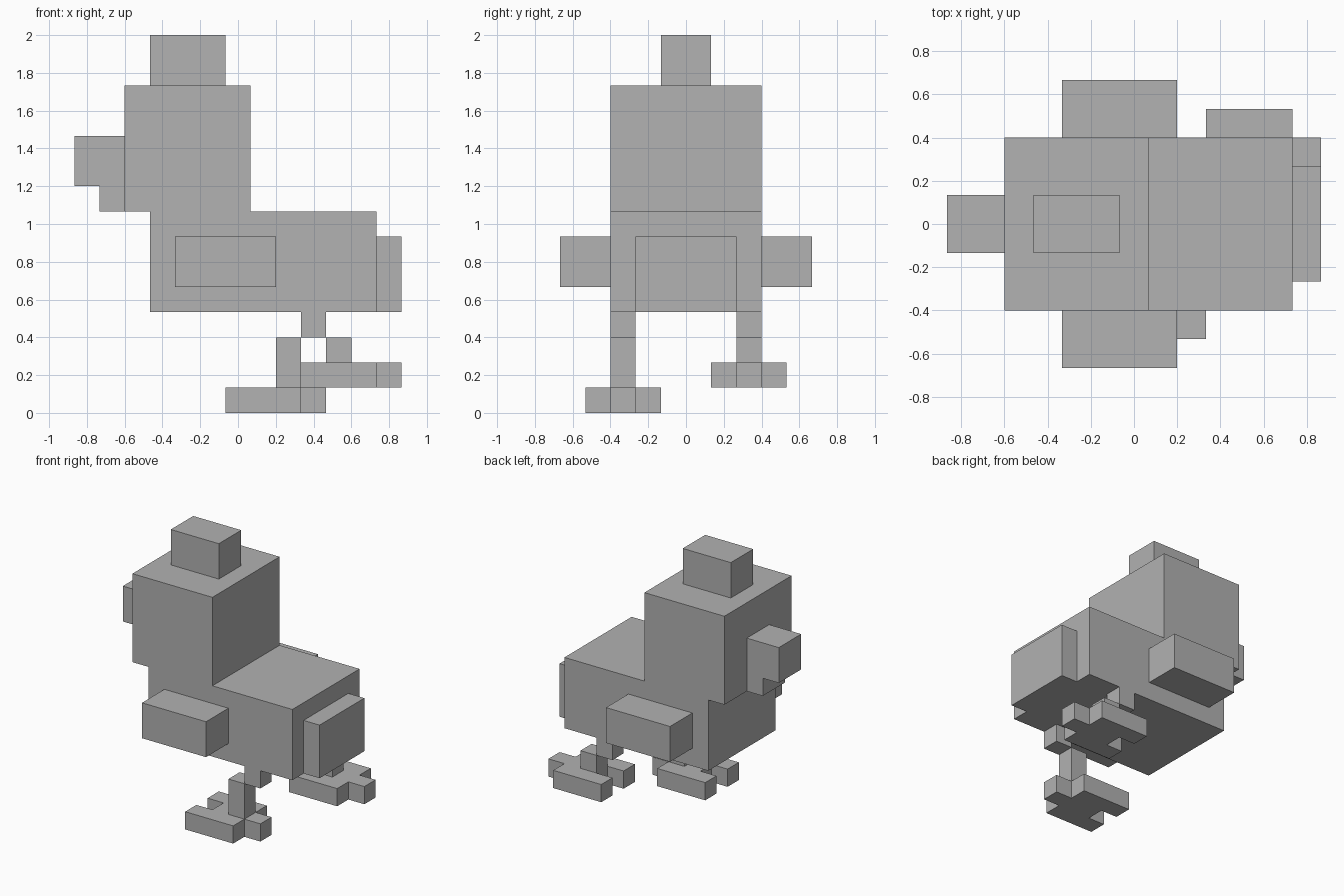
import bpy
import bmesh
from mathutils import Vector

U = 2 / 15  # one block: the model is fifteen blocks tall

cube = bpy.data.objects.get("Cube")
if cube:
    bpy.data.objects.remove(cube, do_unlink=True)

grey = bpy.data.materials.new("plain grey")
grey.use_nodes = True
colour = (0.445, 0.445, 0.445, 1)
grey.diffuse_color = colour
grey.node_tree.nodes["Principled BSDF"].inputs["Base Color"].default_value = colour


def prism(name, outline, bottom, top):
    """Extrude a flat outline upwards; all measures in blocks."""
    bm = bmesh.new()
    base = bm.faces.new([bm.verts.new((x * U, y * U, bottom * U)) for x, y in outline])
    result = bmesh.ops.extrude_face_region(bm, geom=[base], use_keep_orig=True)
    verts = [v for v in result["geom"] if isinstance(v, bmesh.types.BMVert)]
    bmesh.ops.translate(bm, verts=verts, vec=Vector((0, 0, (top - bottom) * U)))
    bmesh.ops.recalc_face_normals(bm, faces=bm.faces)
    mesh = bpy.data.meshes.new(name)
    bm.to_mesh(mesh)
    bm.free()
    mesh.materials.append(grey)
    obj = bpy.data.objects.new(name, mesh)
    bpy.context.scene.collection.objects.link(obj)
    return obj


def box(name, x, y, z):
    """Box from (low, high) ranges in blocks."""
    return prism(name, [(x[0], y[0]), (x[1], y[0]), (x[1], y[1]), (x[0], y[1])], *z)


# Torso, head and face, with the head towards -x
box("body", (-3.5, 5.5), (-3, 3), (4, 8))
box("head", (-4.5, 0.5), (-3, 3), (8, 13))
box("comb", (-3.5, -0.5), (-1, 1), (13, 15))
box("beak", (-6.5, -4.5), (-1, 1), (9, 11))
box("wattle", (-5.5, -4.5), (-1, 1), (8, 9))
box("tail", (5.5, 6.5), (-2, 2), (4, 7))

# Wings on both sides
for name, y in (("front_wing", (-5, -3)), ("back_wing", (3, 5))):
    box(name, (-2.5, 1.5), y, (5, 7))


def leg(name, y, shin_x, toe_x, ground):
    """Bent leg on a foot with two front toes and one heel spur."""
    box(name + "_thigh", (2.5, 3.5), (y - 0.5, y + 0.5), (3, 4))
    box(name + "_shin", (shin_x, shin_x + 1), (y - 0.5, y + 0.5), (ground + 1, 3))
    half = [(1, 0.5), (0, 0.5), (0, 1.5), (3, 1.5), (3, 0.5), (4, 0.5)]
    outline = half + [(x, -w) for x, w in reversed(half)]
    prism(name + "_foot", [(toe_x + x, y + w) for x, w in outline], ground, ground + 1)


# Walking pose: one foot planted, the other lifted behind
leg("planted_leg", -2.5, 1.5, -0.5, 0)
leg("lifted_leg", 2.5, 3.5, 2.5, 1)
